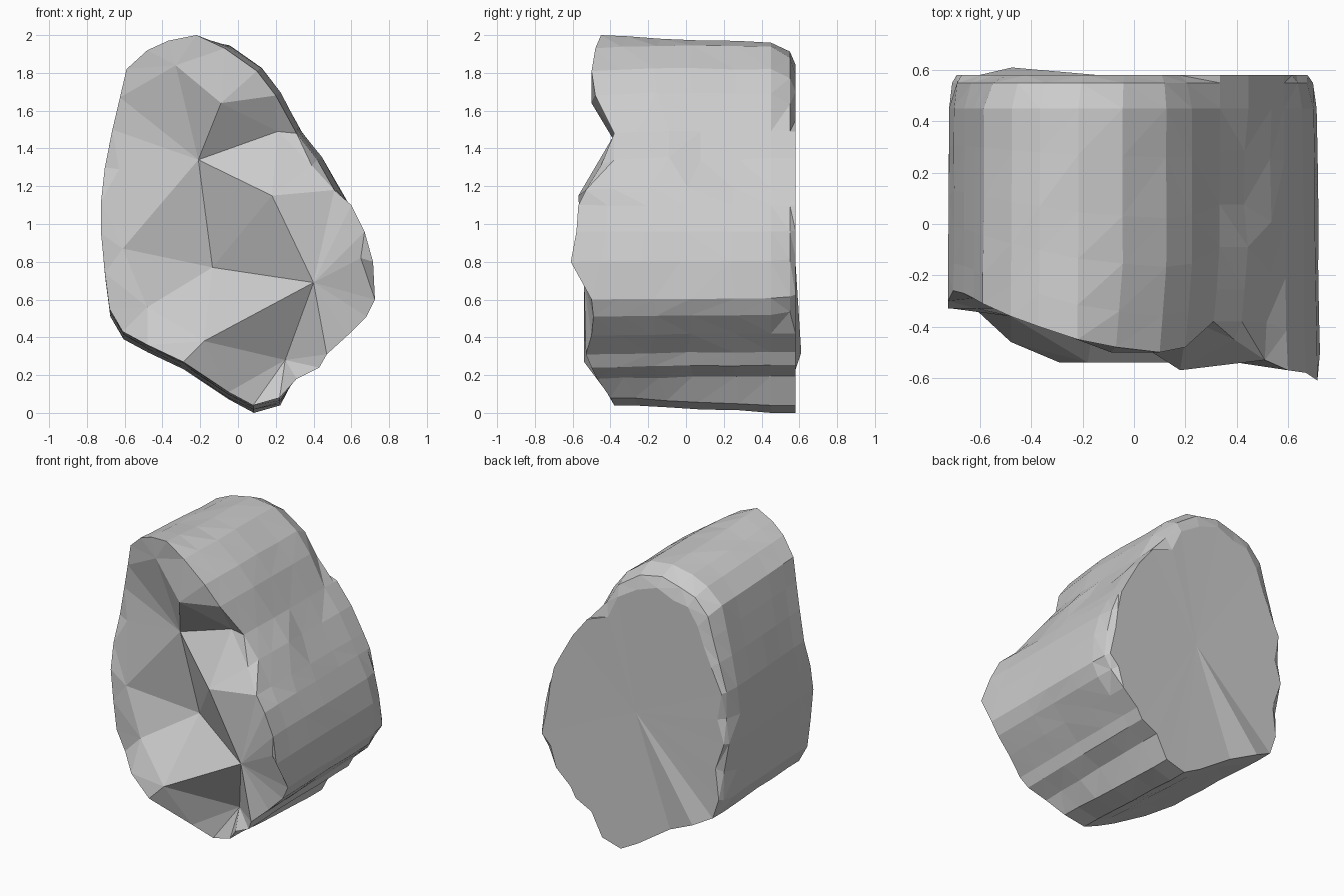
import bpy, bmesh, random
from mathutils import Vector
from mathutils.geometry import delaunay_2d_cdt

if "Cube" in bpy.data.objects:
    bpy.data.objects.remove(bpy.data.objects["Cube"])

random.seed(4)

# Broken front rim: x, z, y, clockwise from the top
rim = [(-.22, 2, -.45), (-.07, 1.93, -.48), (.1, 1.81, -.5), (.2, 1.68, -.48),
       (.31, 1.48, -.38), (.42, 1.34, -.38), (.51, 1.18, -.53), (.6, 1.1, -.57),
       (.67, .96, -.58), (.715, .8, -.61), (.725, .6, -.5), (.68, .51, -.49),
       (.58, .41, -.5), (.47, .31, -.53), (.43, .24, -.5), (.31, .18, -.47),
       (.22, .08, -.4), (.08, .04, -.38), (-.05, .11, -.42), (-.29, .27, -.54),
       (-.48, .36, -.46), (-.61, .43, -.34), (-.68, .55, -.33), (-.705, .74, -.33),
       (-.725, .95, -.33), (-.725, 1.12, -.3), (-.705, 1.3, -.26), (-.665, 1.5, -.27),
       (-.625, 1.67, -.29), (-.59, 1.82, -.31), (-.48, 1.92, -.36), (-.37, 1.97, -.4)]

# Inner corners of the facets on the front
inner = [(-.21, 1.34, -.32), (-.09, 1.64, -.5), (.21, 1.49, -.37), (.18, 1.15, -.57),
         (.4, .69, -.54), (-.135, .77, -.22), (-.48, .56, -.36), (-.18, .38, -.54),
         (.25, .28, -.34), (-.33, 1.84, -.41), (.39, 1.31, -.45), (-.61, .87, -.33),
         (.65, .82, -.56), (-.63, 1.29, -.29)]
creases = [(0, 1), (1, 2), (0, 2), (0, 3), (2, 3), (0, 5), (3, 5), (3, 4), (5, 4),
           (5, 6), (6, 7), (7, 4), (7, 8), (8, 4), (0, 9), (1, 9), (3, 10), (2, 10),
           (5, 11), (0, 11), (4, 12), (0, 13)]

n = len(rim)
bm = bmesh.new()


def back_inset(i):
    """Amount chipped off the back edge at rim position i."""
    x, z, _ = rim[i]
    if z > 1.55 and x < .25:
        return .12 + .03 * (i % 2)
    if x < 0 and z > .5:
        return .03 + .05 * (i % 2)
    if x > .6 and .45 < z < 1.05:
        return .04 + .03 * (i % 2)
    return 0


def shrink(x, z, d):
    v = Vector((x, z - 1))
    v *= 1 - d / v.length
    return v.x, v.y + 1


def outline(i, t):
    """Body outline, a fraction t of the way from the front rim to the back."""
    x, z, _ = rim[i]
    if 1 <= i <= 6:                     # the upper right swells behind the rim
        k = min(1, t * 3)
        return x + .026 * k, z + .02 * k - .01 * t
    if 7 <= i <= 15:                    # the lower right tapers slightly
        return shrink(x, z, .015 * t)
    return x + .004 * t, z - .04 * t


def bridge(a, b):
    for i in range(n):
        j = (i + 1) % n
        bm.faces.new((a[i], b[i], b[j], a[j]))


# Front facets
front = [bm.verts.new((x, y, z)) for x, z, y in rim + inner]
edges = [(i, (i + 1) % n) for i in range(n)] + [(n + a, n + b) for a, b in creases]
res = delaunay_2d_cdt([Vector((x, z)) for x, z, y in rim + inner], edges, [], 1, 1e-5)
for f in res[2]:
    bm.faces.new([front[res[3][k][0]] for k in f])

# Long sides, gently uneven, with a shallow dent on the right
ring = front[:n]
for t in (.15, .35, .55, .8, 1):
    new = []
    for i, (x, z, y) in enumerate(rim):
        d = random.uniform(-.002, .006) if t < 1 else 0
        if i == 5 and .5 < t < 1:
            d += .02
        px, pz = shrink(*outline(i, t), d)
        new.append(bm.verts.new((px, y + (.45 - y) * t, pz)))
    bridge(ring, new)
    ring = new

# Chipped back edge
for y, k in ((.55, .4), (.58, 1)):
    new = []
    for i in range(n):
        px, pz = shrink(*outline(i, 1), back_inset(i) * k)
        by = .61 if (i == 20 and k == 1) else y
        new.append(bm.verts.new((px, by, pz)))
    bridge(ring, new)
    ring = new

# Back face, meeting at a shallow centre
mid = bm.verts.new((-.02, .57, .95))
for i in range(n):
    bm.faces.new((ring[i], mid, ring[(i + 1) % n]))

bmesh.ops.triangulate(bm, faces=[f for f in bm.faces if len(f.verts) > 3])
bmesh.ops.recalc_face_normals(bm, faces=bm.faces)
mesh = bpy.data.meshes.new("rock")
bm.to_mesh(mesh)
bm.free()
rock = bpy.data.objects.new("rock", mesh)
bpy.context.collection.objects.link(rock)
